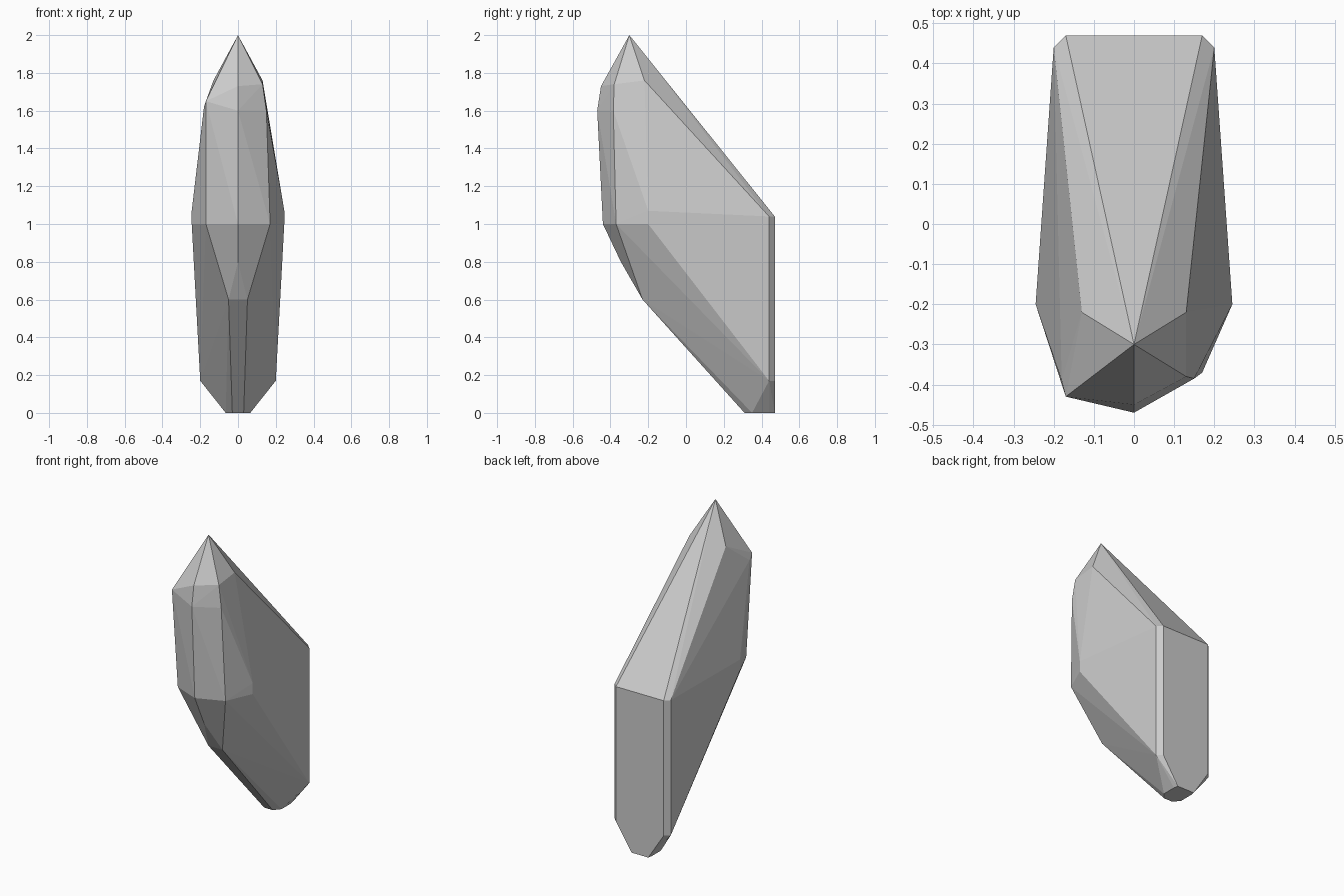
import bpy, bmesh

if "Cube" in bpy.data.objects:
    bpy.data.objects.remove(bpy.data.objects["Cube"])

# Corner points shared by both sides (x is mirrored)
paired = [
    (0.13, -0.22, 1.76),                          # shoulders under the tip
    (0.17, -0.37, 1.0),                           # front facet, widest level
    (0.245, -0.2, 1.0), (0.245, -0.2, 1.07),      # widest side corners
    (0.2, 0.44, 1.04), (0.17, 0.47, 1.04),        # bevelled back, top
    (0.2, 0.44, 0.17), (0.17, 0.47, 0.17),        # bevelled back, bottom
    (0.05, -0.23, 0.6),                           # lower front ridge
    (0.03, 0.31, 0), (0.065, 0.35, 0),            # small foot
    (0.065, 0.44, 0), (0.06, 0.47, 0),
]
# Points on the centre line
centre = [(0, -0.3, 2), (0, -0.45, 1.73), (0, -0.47, 1.6),
          (0, -0.44, 1.0), (0, -0.345, 0.8)]
# Uneven chipped corners near the tip
uneven = [(0.13, -0.38, 1.74), (0.15, -0.385, 1.6),
          (-0.17, -0.43, 1.65), (-0.18, -0.39, 1.62)]

points = centre + uneven + [(s * x, y, z) for x, y, z in paired for s in (1, -1)]

# Crystal: faceted solid wrapped around the corner points
bm = bmesh.new()
for p in points:
    bm.verts.new(p)
hull = bmesh.ops.convex_hull(bm, input=bm.verts)
loose = {g for g in hull["geom_interior"] + hull["geom_unused"]
         if isinstance(g, bmesh.types.BMVert)}
bmesh.ops.delete(bm, geom=list(loose), context='VERTS')
bmesh.ops.dissolve_limit(bm, angle_limit=0.01, verts=bm.verts, edges=bm.edges)
bmesh.ops.recalc_face_normals(bm, faces=bm.faces)
mesh = bpy.data.meshes.new("crystal")
bm.to_mesh(mesh)
bm.free()
crystal = bpy.data.objects.new("crystal", mesh)
bpy.context.collection.objects.link(crystal)
